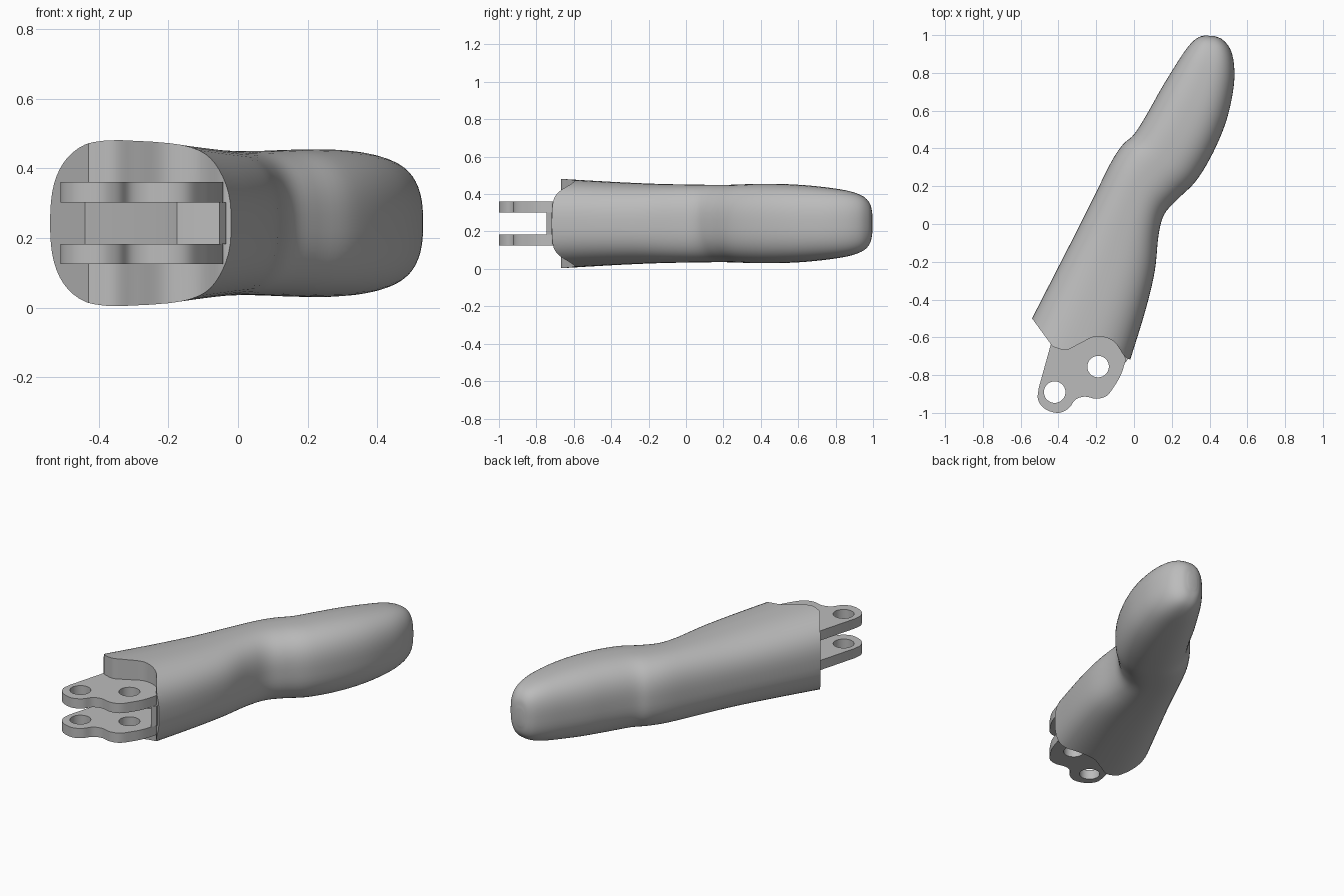
import bpy, bmesh
from math import sin, cos, pi, copysign, radians
from mathutils import Vector

cube = bpy.data.objects.get("Cube")
if cube:
    bpy.data.objects.remove(cube, do_unlink=True)

grey = bpy.data.materials.new("matte grey")
grey.use_nodes = True
grey.diffuse_color = (0.5, 0.5, 0.5, 1)
grey.node_tree.nodes["Principled BSDF"].inputs["Base Color"].default_value = (0.5, 0.5, 0.5, 1)

MID_Z = 0.2425


def spline(points, steps):
    """Smooth open curve through points of any dimension."""
    pts = [Vector(p) for p in points]
    pts = [pts[0] * 2 - pts[1]] + pts + [pts[-1] * 2 - pts[-2]]
    out = []
    for a, b, c, d in zip(pts, pts[1:], pts[2:], pts[3:]):
        for i in range(steps):
            t = i / steps
            out.append((b * 2 + (c - a) * t + (a * 2 - b * 5 + c * 4 - d) * t * t
                        + (b * 3 - a - c * 3 + d) * t ** 3) / 2)
    return out + [pts[-2]]


def make_object(name, bm):
    bmesh.ops.recalc_face_normals(bm, faces=bm.faces)
    mesh = bpy.data.meshes.new(name)
    bm.to_mesh(mesh)
    bm.free()
    mesh.materials.append(grey)
    obj = bpy.data.objects.new(name, mesh)
    bpy.context.collection.objects.link(obj)
    return obj


def prism(name, outline, low, high):
    bm = bmesh.new()
    face = bm.faces.new([bm.verts.new((p[0], p[1], low)) for p in outline])
    top = bmesh.ops.extrude_face_region(bm, geom=[face])["geom"]
    bmesh.ops.translate(bm, vec=(0, 0, high - low),
                        verts=[v for v in top if isinstance(v, bmesh.types.BMVert)])
    return make_object(name, bm)


def circle(x, y, r, n=40):
    return [(x + r * cos(2 * pi * i / n), y + r * sin(2 * pi * i / n)) for i in range(n)]


def carve(obj, cutter):
    """Subtract the cutter and discard it."""
    cutter.hide_render = True
    mod = obj.modifiers.new("cut", "BOOLEAN")
    mod.operation, mod.solver, mod.object = "DIFFERENCE", "EXACT", cutter
    graph = bpy.context.evaluated_depsgraph_get()
    mesh = bpy.data.meshes.new_from_object(obj.evaluated_get(graph))
    obj.modifiers.clear()
    obj.data = mesh
    bpy.data.objects.remove(cutter, do_unlink=True)


def smooth(obj):
    bpy.ops.object.select_all(action="DESELECT")
    obj.select_set(True)
    bpy.context.view_layer.objects.active = obj
    bpy.ops.object.shade_smooth_by_angle(angle=radians(32))


# Finger: left edge x, y, right edge x, y and half height of each section
sections = [
    (-0.66, -0.74, -0.10, -0.98, 0.25), (-0.54, -0.50, -0.02, -0.72, 0.235),
    (-0.42, -0.265, 0.06, -0.46, 0.221), (-0.31, -0.05, 0.11, -0.25, 0.212),
    (-0.20, 0.17, 0.13, -0.06, 0.208), (-0.12, 0.33, 0.16, 0.05, 0.207),
    (-0.06, 0.42, 0.23, 0.13, 0.208), (0.0, 0.475, 0.33, 0.23, 0.211),
    (0.07, 0.585, 0.42, 0.38, 0.212), (0.14, 0.71, 0.49, 0.55, 0.205),
    (0.21, 0.825, 0.527, 0.72, 0.19), (0.265, 0.91, 0.53, 0.84, 0.172),
    (0.31, 0.965, 0.51, 0.925, 0.145), (0.345, 0.99, 0.47, 0.975, 0.105),
    (0.375, 0.998, 0.43, 0.994, 0.05)]


def rounded(v, n=2.6):
    return copysign(abs(v) ** (2 / n), v)


bm = bmesh.new()
rings = []
SIDES = 56
for lx, ly, rx, ry, half in spline(sections, 5):
    ring = []
    for i in range(SIDES):
        a = 2 * pi * (i + 0.5) / SIDES
        f = 0.5 + 0.5 * rounded(cos(a))
        ring.append(bm.verts.new((lx + (rx - lx) * f, ly + (ry - ly) * f,
                                  MID_Z + half * rounded(sin(a)))))
    rings.append(ring)
for r, s in zip(rings, rings[1:]):
    for i in range(SIDES):
        j = (i + 1) % SIDES
        bm.faces.new((r[i], r[j], s[j], s[i]))
bm.faces.new(rings[0])
bm.faces.new(rings[-1])
finger = make_object("finger_body", bm)

# Wavy front end of the finger
wave = spline([(-0.43, -0.65), (-0.36, -0.667), (-0.29, -0.635), (-0.20, -0.595),
               (-0.11, -0.62), (-0.05, -0.70), (-0.015, -0.72)], 6)
front = [(-0.62, -0.39)] + [tuple(p) for p in wave] + [(0.2, -0.75), (0.2, -1.5), (-1, -1.5), (-1, -0.39)]
carve(finger, prism("front_cutter", front, -0.2, 0.7))

# Pocket between the hinge plates
pocket = [(-0.45, -0.64), (-0.22, -0.57), (-0.175, -0.55), (-0.13, -0.57),
          (-0.05, -0.59), (-0.05, -0.9), (-0.45, -0.9)]
carve(finger, prism("pocket_cutter", pocket, 0.183, 0.302))
smooth(finger)

# Two hinge plates with pin holes
plate_front = spline([(-0.505, -0.87), (-0.508, -0.93), (-0.47, -0.98), (-0.40, -1.0),
                      (-0.345, -0.975), (-0.31, -0.93), (-0.26, -0.914), (-0.20, -0.925),
                      (-0.145, -0.91), (-0.105, -0.86), (-0.07, -0.80), (-0.043, -0.72)], 5)
plate_outline = [tuple(p) for p in plate_front] + [(-0.07, -0.62), (-0.20, -0.57), (-0.43, -0.6)]
for name, low in (("lower_hinge_plate", 0.125), ("upper_hinge_plate", 0.302)):
    plate = prism(name, plate_outline, low, low + 0.058)
    for x, y in ((-0.42, -0.89), (-0.19, -0.755)):
        carve(plate, prism("hole_cutter", circle(x, y, 0.057), low - 0.1, low + 0.2))
    smooth(plate)

# Short wall joining the plates
prism("hinge_side_wall", [(-0.055, -0.745), (-0.035, -0.72), (-0.035, -0.6), (-0.055, -0.6)], 0.183, 0.302)
